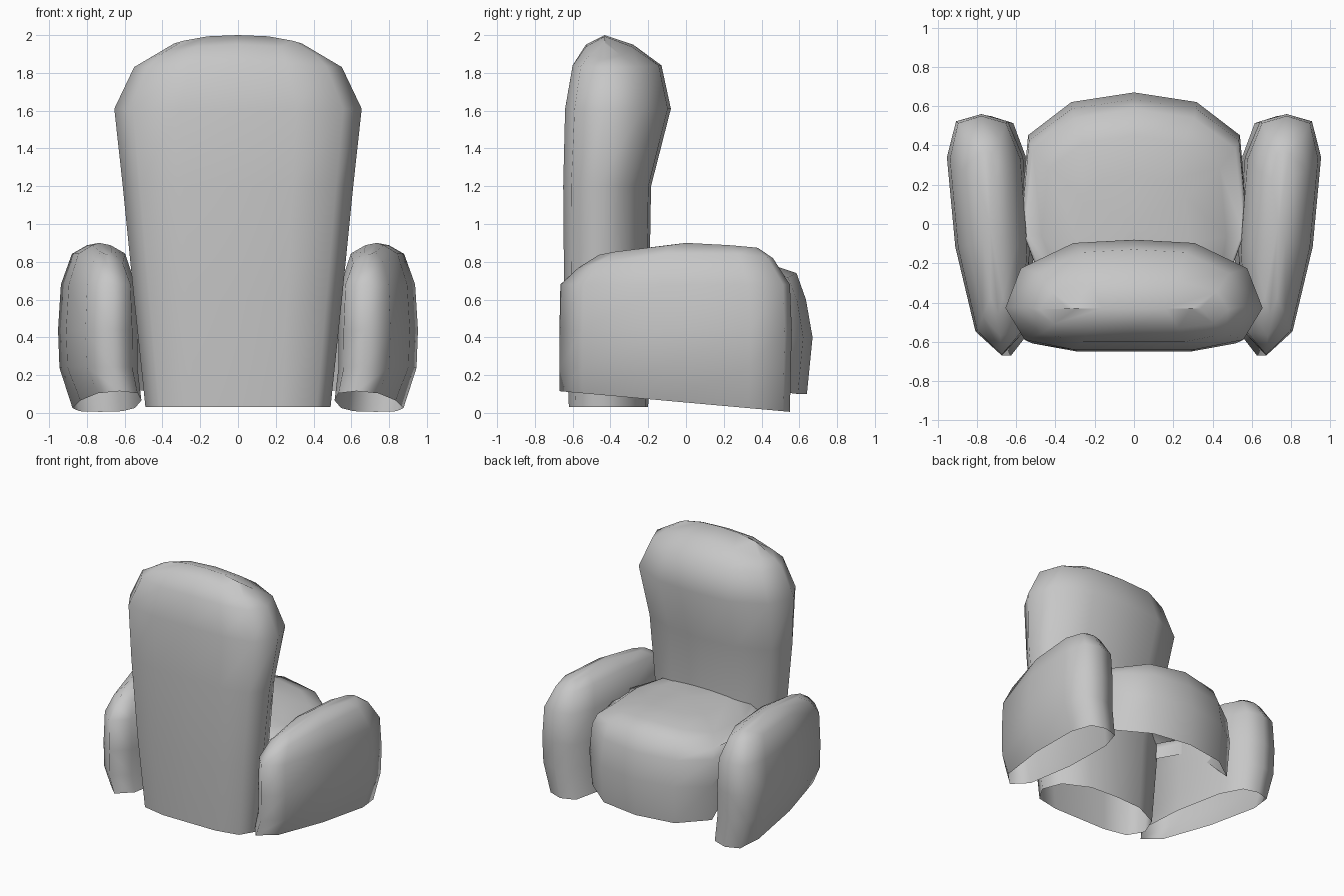
import bpy, bmesh

cube = bpy.data.objects.get("Cube")
if cube:
    bpy.data.objects.remove(cube)

# Single upholstery colour
fabric = bpy.data.materials.new("grey_fabric")
fabric.use_nodes = True
grey = (0.57, 0.57, 0.57, 1)
fabric.diffuse_color = grey
fabric.node_tree.nodes["Principled BSDF"].inputs["Base Color"].default_value = grey


def cushion(name, half, levels, warp, peak=None):
    """Stack rings of a symmetric section into a soft shell, open below.
    half: (x, y) with x in 0..1 and y in 0..1; levels: half width, y min, y max, z."""
    section = half + [(-x, y) for x, y in half[-2:0:-1]]
    n = len(section)
    bm = bmesh.new()
    rings = []
    for w, y0, y1, z in levels:
        rings.append([bm.verts.new(warp(x * w, y0 + (y1 - y0) * y, z)) for x, y in section])
    for low, high in zip(rings, rings[1:]):
        for i in range(n):
            j = (i + 1) % n
            bm.faces.new((low[i], low[j], high[j], high[i]))
    if peak:
        tip = bm.verts.new(peak)
        for i in range(n):
            bm.faces.new((rings[-1][i], rings[-1][(i + 1) % n], tip))
    bmesh.ops.remove_doubles(bm, verts=bm.verts, dist=0.002)
    bmesh.ops.dissolve_degenerate(bm, edges=bm.edges, dist=0.001)
    for f in bm.faces:
        f.smooth = True
    mesh = bpy.data.meshes.new(name)
    bm.to_mesh(mesh)
    bm.free()
    mesh.materials.append(fabric)
    obj = bpy.data.objects.new(name, mesh)
    bpy.context.collection.objects.link(obj)
    return obj


# Backrest: tall, widening upwards, with an arched top
def arch(x, y, z):
    return x, y, z - 4.4 * max(0, z - 1.83) * abs(x) ** 2.6


cushion("backrest",
        [(0, 0), (.47, 0), (.85, .09), (1, .38), (.88, .74), (.47, .97), (0, 1)],
        [(.49, -.62, -.2, .03), (.55, -.645, -.195, .6), (.61, -.65, -.185, 1.2),
         (.655, -.64, -.08, 1.61), (.55, -.6, -.13, 1.84), (.48, -.53, -.28, 1.95),
         (.34, -.43, -.43, 2.0)], arch)


# Seat: bulging front, domed top, lower rim rising steeply towards the rear
def seat_warp(x, y, z):
    lift = min(.55, 1.1 * max(0, .45 - y)) * max(0, 1 - z / .73)
    droop = .25 * x * x if z > .7 else 0
    return x, y, z + lift - droop


cushion("seat",
        [(0, 0), (.5, 0), (.78, .065), (1, .385), (.93, .8), (.55, .955), (0, 1)],
        [(.57, -.42, .64, .1), (.58, -.42, .67, .4), (.575, -.42, .635, .6),
         (.555, -.42, .585, .74), (.47, -.38, .45, .785), (.28, -.32, .25, .8)],
        seat_warp, (0, 0, .805))


# Arms: splayed outward to the front, tucked in at a sloping lower rim
def arm_warp(x, y, z):
    rim = max(0, 1 - z / .25)
    sag = .2 * (y - .07) ** 2 if z > .8 else 0
    return .73 + .085 * y + x - .06 * rim, y, z - .115 * y * rim - sag


arms = cushion("armrests",
               [(0, 0), (.62, .1), (.95, .45), (.97, .82), (.66, .97), (0, 1)],
               [(.17, -.67, .55, .055), (.195, -.67, .555, .24), (.2, -.67, .56, .44),
                (.185, -.665, .55, .68), (.13, -.57, .46, .85), (.05, -.46, .38, .893)],
               arm_warp, (.735, 0, .9))
mirror = arms.modifiers.new("mirror", 'MIRROR')
mirror.use_axis = (True, False, False)
